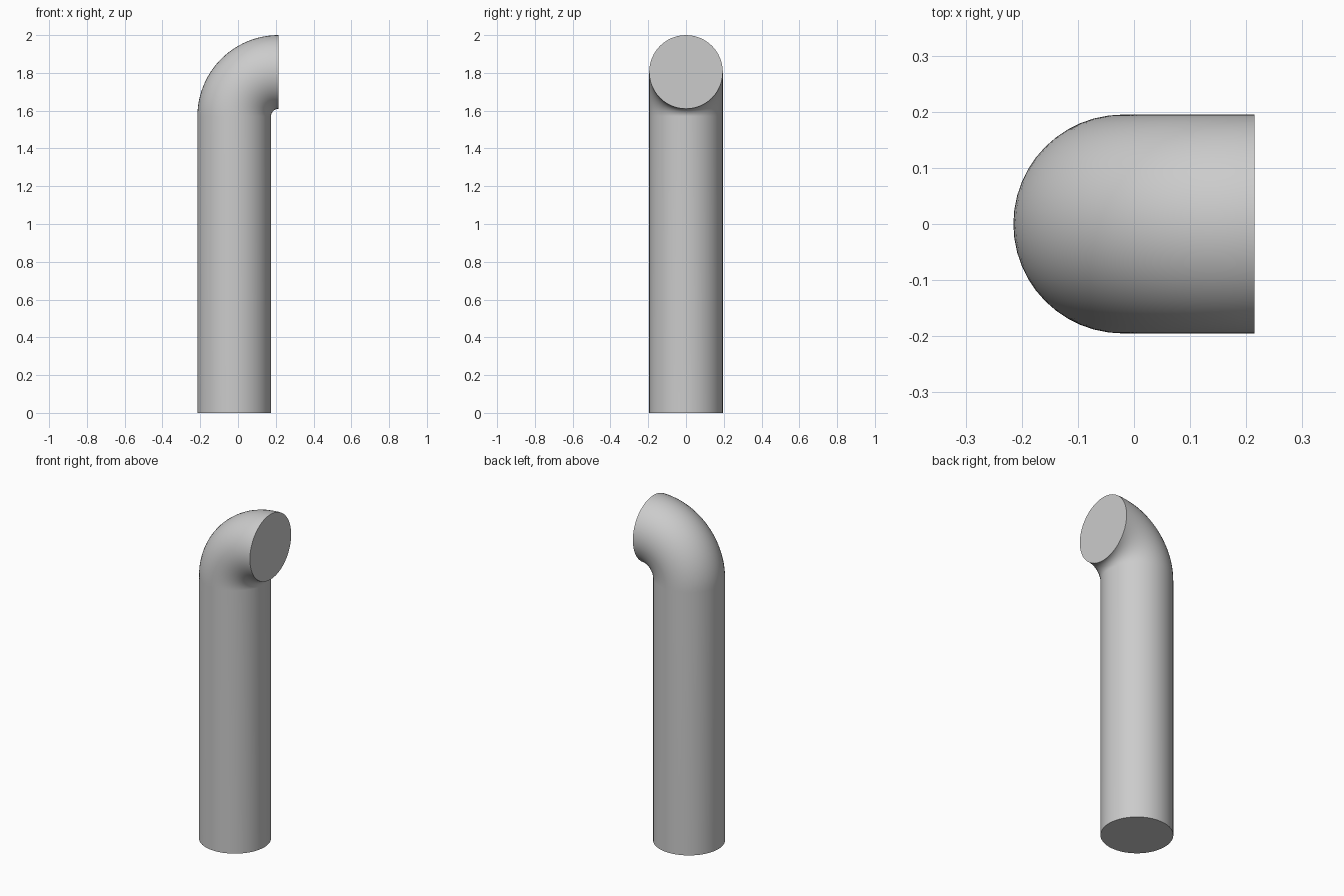
import bpy
import bmesh
from math import pi, radians
from mathutils import Matrix, Vector

if "Cube" in bpy.data.objects:
    bpy.data.objects.remove(bpy.data.objects["Cube"])

RADIUS = 0.195        # pipe radius
HALF_X = 0.215        # the outlet face sits at this x
BEND = 0.235          # centreline radius of the elbow
ELBOW_Z = 2.0 - BEND - RADIUS

grey = bpy.data.materials.new("plain grey")
grey.use_nodes = True
colour = (0.6, 0.6, 0.6, 1)
grey.diffuse_color = colour
grey.node_tree.nodes["Principled BSDF"].inputs["Base Color"].default_value = colour

bm = bmesh.new()

# Bottom cap of the upright pipe
ring = bmesh.ops.create_circle(
    bm, cap_ends=True, segments=48, radius=RADIUS,
    matrix=Matrix.Translation((HALF_X - BEND, 0, 0)))
rim = list({e for v in ring["verts"] for e in v.link_edges})

# Straight upright section
wall = bmesh.ops.extrude_edge_only(bm, edges=rim)["geom"]
top = [g for g in wall if isinstance(g, bmesh.types.BMVert)]
bmesh.ops.translate(bm, verts=top, vec=(0, 0, ELBOW_Z))
top_edges = [g for g in wall if isinstance(g, bmesh.types.BMEdge)
             and all(v in top for v in g.verts)]

# Quarter-turn elbow towards +x
end = bmesh.ops.spin(
    bm, geom=top_edges, cent=Vector((HALF_X, 0, ELBOW_Z)),
    axis=(0, 1, 0), angle=pi / 2, steps=24)["geom_last"]

# Flat outlet cap
bmesh.ops.contextual_create(bm, geom=[g for g in end if isinstance(g, bmesh.types.BMEdge)])
bmesh.ops.recalc_face_normals(bm, faces=bm.faces)

mesh = bpy.data.meshes.new("bent_pipe")
bm.to_mesh(mesh)
bm.free()
mesh.materials.append(grey)
pipe = bpy.data.objects.new("bent_pipe", mesh)
bpy.context.collection.objects.link(pipe)

bpy.ops.object.select_all(action="DESELECT")
pipe.select_set(True)
bpy.context.view_layer.objects.active = pipe
bpy.ops.object.shade_smooth_by_angle(angle=radians(40))
